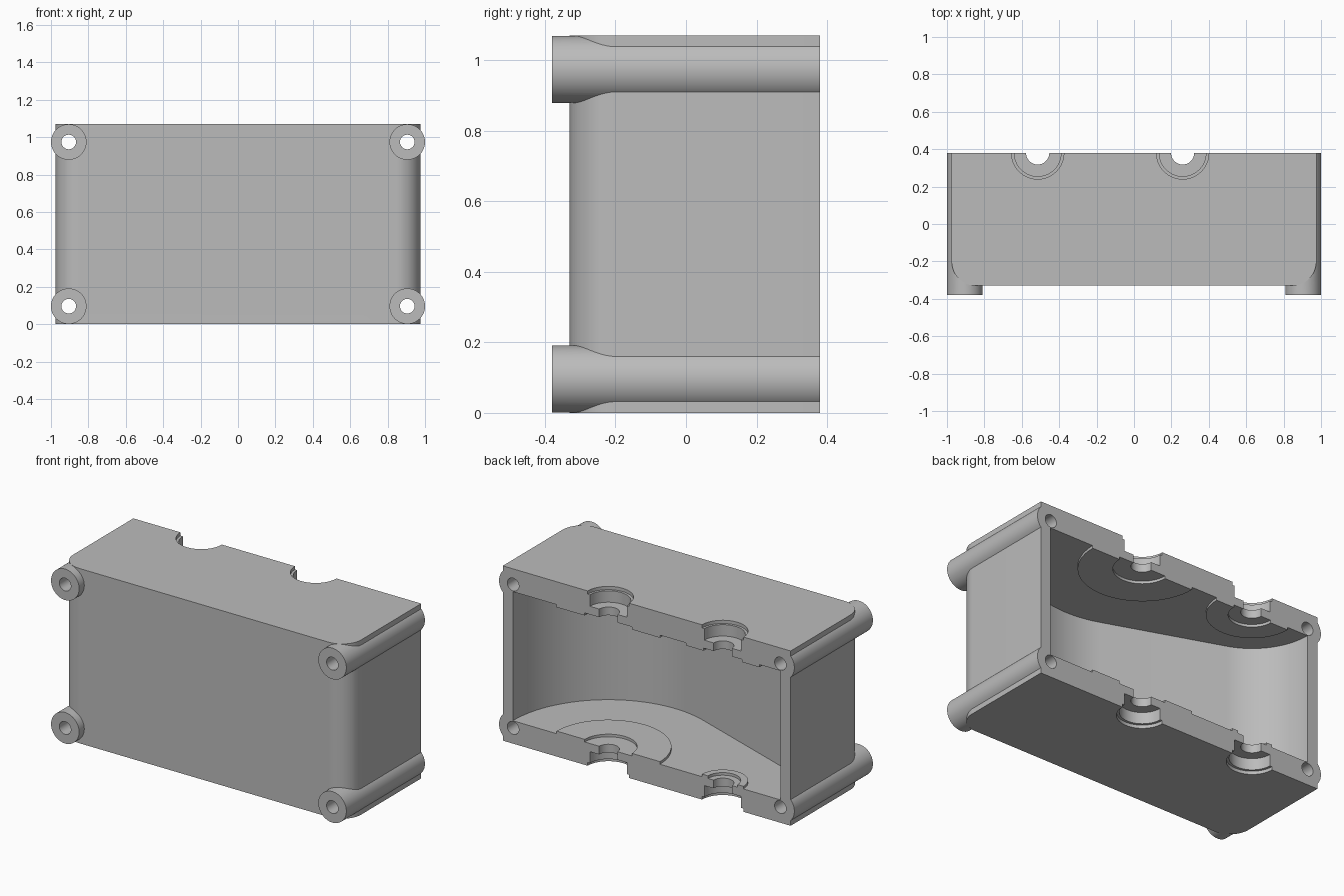
import bpy, bmesh
from math import cos, sin, pi, acos

if "Cube" in bpy.data.objects:
    bpy.data.objects.remove(bpy.data.objects["Cube"])

# Main dimensions
HALF_X, FRONT, BACK, TOP = 0.975, -0.33, 0.38, 1.07
WALL, CORNER = 0.14, 0.13
BOSS_X, BOSS_R, BOSS_FRONT = 0.905, 0.095, -0.38
BIG_X, SMALL_X = 0.26, -0.515
BIG_R, SMALL_R = 0.647, 0.39

grey = bpy.data.materials.new("light_grey")
grey.use_nodes = True
COLOUR = (0.5, 0.5, 0.5, 1)
grey.diffuse_color = COLOUR
grey.node_tree.nodes["Principled BSDF"].inputs["Base Color"].default_value = COLOUR


def arc(cx, cy, r, a, b, n=32):
    return [(cx + r * cos(a + (b - a) * i / n), cy + r * sin(a + (b - a) * i / n))
            for i in range(n + 1)]


def circle(cx, cy, r):
    return arc(cx, cy, r, 0, 2 * pi, 64)[:-1]


def prism(name, outline, lo, hi, axis="z"):
    """Extrude a closed outline along z, or an x-z outline along y."""
    bm = bmesh.new()
    place = (lambda u, v, w: (u, v, w)) if axis == "z" else (lambda u, v, w: (u, w, v))
    low = [bm.verts.new(place(u, v, lo)) for u, v in outline]
    high = [bm.verts.new(place(u, v, hi)) for u, v in outline]
    bm.faces.new(low)
    bm.faces.new(high)
    for i in range(len(low)):
        j = (i + 1) % len(low)
        bm.faces.new((low[i], low[j], high[j], high[i]))
    bmesh.ops.recalc_face_normals(bm, faces=bm.faces)
    mesh = bpy.data.meshes.new(name)
    bm.to_mesh(mesh)
    bm.free()
    mesh.materials.append(grey)
    obj = bpy.data.objects.new(name, mesh)
    bpy.context.collection.objects.link(obj)
    return obj


def combine(target, tool, operation):
    mod = target.modifiers.new("combine", "BOOLEAN")
    mod.operation, mod.solver, mod.object = operation, "EXACT", tool
    bpy.context.view_layer.objects.active = target
    bpy.ops.object.modifier_apply(modifier=mod.name)
    bpy.data.objects.remove(tool)


# Block with two rounded front corners
cx, cy = HALF_X - CORNER, FRONT + CORNER
outline = ([(HALF_X, BACK), (-HALF_X, BACK)]
           + arc(-cx, cy, CORNER, pi, 1.5 * pi, 16)
           + arc(cx, cy, CORNER, 1.5 * pi, 2 * pi, 16))
housing = prism("housing", outline, 0, TOP)

# Four screw bosses running the full depth
corners = [(sx * BOSS_X, z) for sx in (-1, 1) for z in (BOSS_R + 0.001, TOP - BOSS_R - 0.001)]
for x, z in corners:
    combine(housing, prism("boss", circle(x, z, BOSS_R), BOSS_FRONT, BACK, "y"), "UNION")

# Cavity wrapped around a large and a small wheel
tangent = 2 * pi - acos((SMALL_R - BIG_R) / (BIG_X - SMALL_X))
cavity = ([(-0.515 - SMALL_R, BACK + 0.1), (BIG_X + BIG_R, BACK + 0.1)]
          + arc(BIG_X, BACK, BIG_R, 2 * pi, tangent, 48)
          + arc(SMALL_X, BACK, SMALL_R, tangent, pi, 32))
combine(housing, prism("cavity", cavity, WALL, TOP - WALL), "DIFFERENCE")

# Thin raised half rings inside: centre, inner and outer radius, at floor or ceiling
PAD = 0.016
pads = [(BIG_X, 0.16, 0.35, "floor"), (BIG_X, 0.16, 0.35, "ceiling"),
        (SMALL_X, 0.10, 0.14, "floor"), (SMALL_X, 0.13, 0.25, "ceiling")]
for x, inner, outer, side in pads:
    ring = arc(x, BACK, outer, pi, 2 * pi) + arc(x, BACK, inner, 2 * pi, pi)
    lo, hi = WALL - 0.02, WALL + PAD
    if side == "ceiling":
        lo, hi = TOP - hi, TOP - lo
    combine(housing, prism("pad", ring, lo, hi), "UNION")

# Stepped shaft bores through both walls
for x in (BIG_X, SMALL_X):
    combine(housing, prism("shaft_hole", circle(x, BACK, 0.062), -0.1, TOP + 0.1), "DIFFERENCE")
    for r, depth in ((0.125, 0.09), (0.14, 0.02)):
        for lo, hi in ((-0.1, depth), (TOP - depth, TOP + 0.1)):
            combine(housing, prism("seat", circle(x, BACK, r), lo, hi), "DIFFERENCE")

# Screw holes
for x, z in corners:
    combine(housing, prism("screw_hole", circle(x, z, 0.039), -0.6, 0.6, "y"), "DIFFERENCE")

bpy.ops.object.select_all(action="DESELECT")
housing.select_set(True)
bpy.context.view_layer.objects.active = housing
bpy.ops.object.shade_smooth_by_angle(angle=pi / 6)
